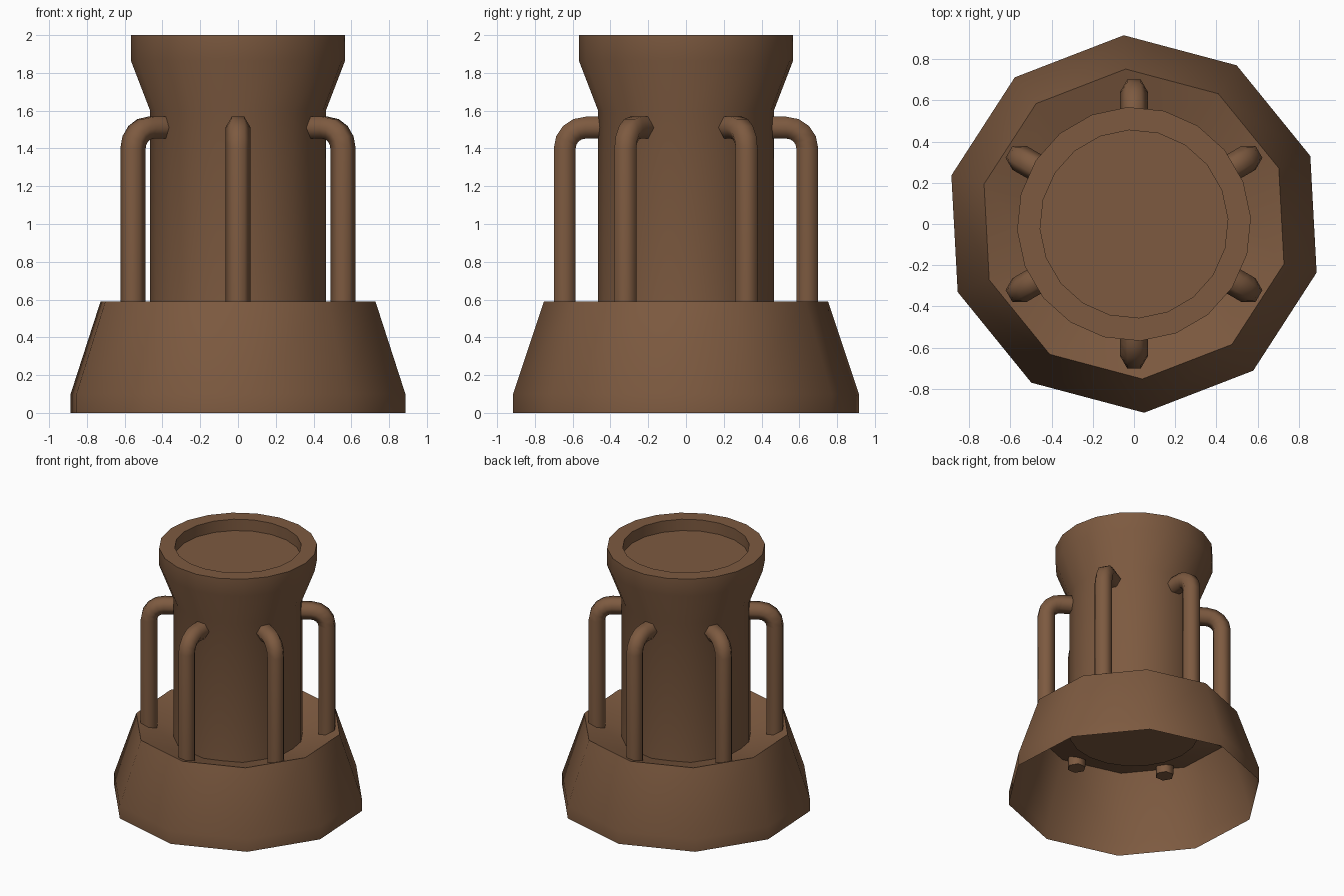
import bpy, bmesh, math
from mathutils import Vector

if "Cube" in bpy.data.objects:
    bpy.data.objects.remove(bpy.data.objects["Cube"])

brown = bpy.data.materials.new("brown")
brown.diffuse_color = (0.205, 0.102, 0.051, 1)
brown.use_nodes = True
brown.node_tree.nodes["Principled BSDF"].inputs["Base Color"].default_value = brown.diffuse_color


def finish(name, bm, angle, recalc=True):
    if recalc:
        bmesh.ops.recalc_face_normals(bm, faces=bm.faces)
    me = bpy.data.meshes.new(name)
    bm.to_mesh(me)
    bm.free()
    me.materials.append(brown)
    ob = bpy.data.objects.new(name, me)
    bpy.context.collection.objects.link(ob)
    bpy.ops.object.select_all(action='DESELECT')
    ob.select_set(True)
    bpy.context.view_layer.objects.active = ob
    bpy.ops.object.shade_smooth_by_angle(angle=math.radians(angle))
    return ob


def loft(bm, rings, cap_start, cap_end):
    vs = [[bm.verts.new(p) for p in r] for r in rings]
    n = len(vs[0])
    for a, b in zip(vs, vs[1:]):
        for i in range(n):
            j = (i + 1) % n
            bm.faces.new((a[i], a[j], b[j], b[i]))
    if cap_start:
        bm.faces.new(vs[0][::-1])
    if cap_end:
        bm.faces.new(vs[-1])


def circle(r, z, n, start):
    return [(r * math.cos(start + i * math.tau / n),
             r * math.sin(start + i * math.tau / n), z) for i in range(n)]


turn = math.radians(93.1)

# Ten-sided base shell, open underneath, its top dished down to the column
bm = bmesh.new()
loft(bm, [circle(r, z, 10, turn) for r, z in
          ((0.917, 0), (0.917, 0.10), (0.753, 0.59), (0.468, 0.50))], False, False)
finish("base", bm, 40, recalc=False)

# Central column with flared, recessed top
bm = bmesh.new()
loft(bm, [circle(r, z, 20, turn) for r, z in
          ((0.466, 0.487), (0.466, 1.60), (0.568, 1.865), (0.568, 2.0),
           (0.456, 2.0), (0.456, 1.91))], True, True)
finish("column", bm, 40)

# Six bent hexagonal pipes: (radius, height, bend angle) along the path
path = [(0.642, 0.485, 0)]
for k in range(5):
    a = k * math.pi / 8
    path.append((0.532 + 0.11 * math.cos(a), 1.40 + 0.11 * math.sin(a), a))
path.append((0.42, 1.51, math.pi / 2))
for k in range(6):
    t = math.radians(30 + 60 * k)
    out, side = Vector((math.cos(t), math.sin(t), 0)), Vector((-math.sin(t), math.cos(t), 0))
    up = Vector((0, 0, 1))
    rings = []
    for r, z, a in path:
        nrm = out * math.cos(a) + up * math.sin(a)
        rings.append([out * r + up * z
                      + side * 0.067 * math.cos(i * math.pi / 3)
                      + nrm * 0.067 * math.sin(i * math.pi / 3) for i in range(6)])
    bm = bmesh.new()
    loft(bm, rings, True, True)
    finish("pipe_%d" % (k + 1), bm, 65)
